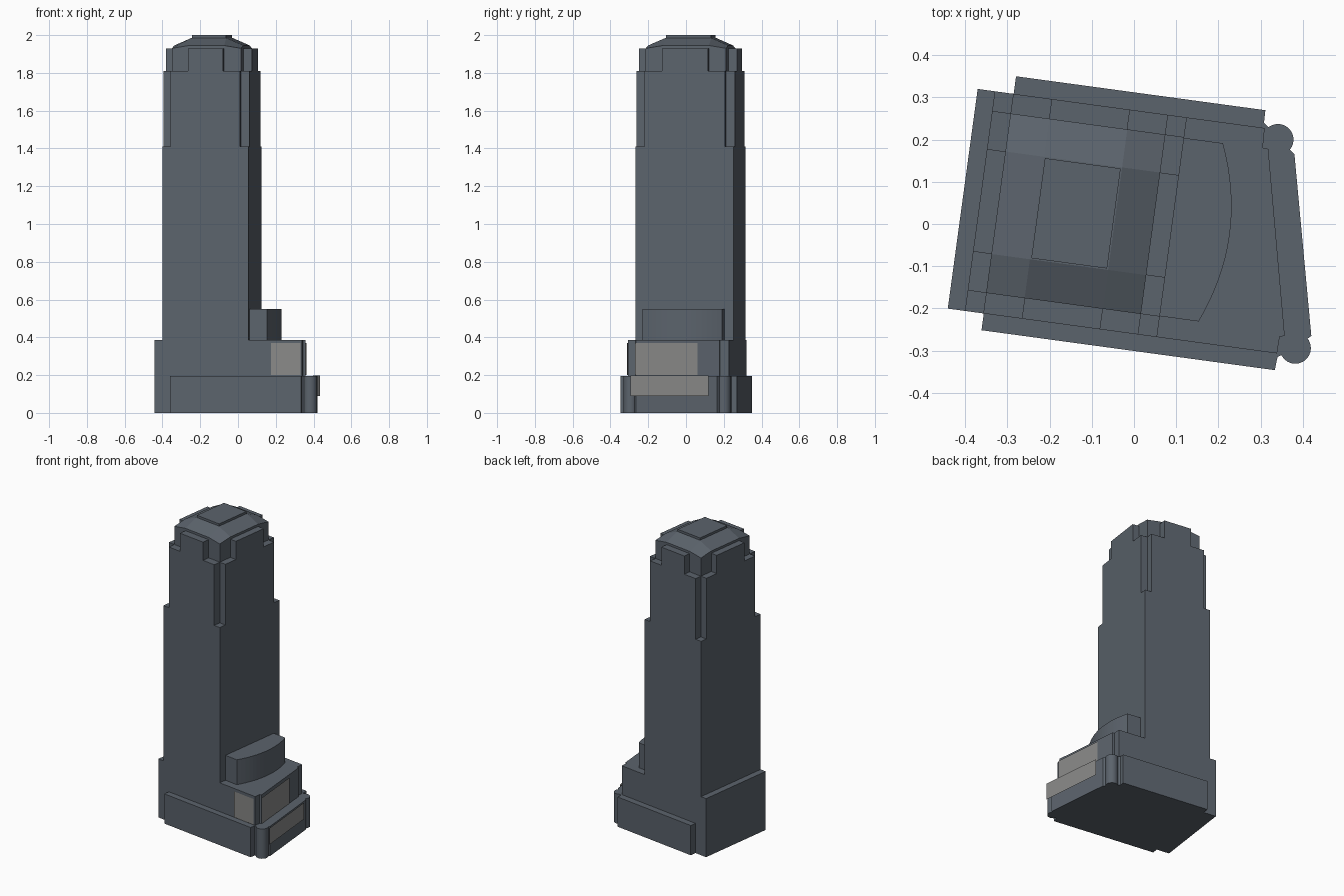
import bpy, bmesh, math

if "Cube" in bpy.data.objects:
    bpy.data.objects.remove(bpy.data.objects["Cube"])

A = math.radians(-7.75)          # whole tower is turned slightly on the plot
C, S = math.cos(A), math.sin(A)


def material(name, col):
    m = bpy.data.materials.new(name)
    m.diffuse_color = (*col, 1)
    m.use_nodes = True
    m.node_tree.nodes["Principled BSDF"].inputs["Base Color"].default_value = m.diffuse_color
    return m


STONE = material("slate_stone", (0.105, 0.125, 0.15))
PANEL = material("grey_panel", (0.25, 0.25, 0.245))


def L(u, v):
    """Tower-aligned plan position to world."""
    return (u * C - v * S, u * S + v * C)


def make(name, verts, faces, mat=STONE, fix=True):
    bm = bmesh.new()
    vs = [bm.verts.new(v) for v in verts]
    for f in faces:
        bm.faces.new([vs[i] for i in f])
    if fix:
        bmesh.ops.recalc_face_normals(bm, faces=bm.faces)
    me = bpy.data.meshes.new(name)
    bm.to_mesh(me)
    bm.free()
    ob = bpy.data.objects.new(name, me)
    me.materials.append(mat)
    bpy.context.collection.objects.link(ob)
    return ob


def prism(name, pts, z0, z1):
    n = len(pts)
    verts = [(*p, z) for z in (z0, z1) for p in pts]
    faces = [tuple(range(n))[::-1], tuple(range(n, 2 * n))]
    faces += [(i, (i + 1) % n, n + (i + 1) % n, n + i) for i in range(n)]
    return make(name, verts, faces)


def cross(us, vs):
    """Rectangle with its four corners notched, us/vs = outer, inner, inner, outer."""
    u0, u1, u2, u3 = us
    v0, v1, v2, v3 = vs
    return [L(*p) for p in ((u1, v0), (u2, v0), (u2, v1), (u3, v1), (u3, v2), (u2, v2),
                            (u2, v3), (u1, v3), (u1, v2), (u0, v2), (u0, v1), (u1, v1))]


def rect(u0, u1, v0, v1):
    return [L(u0, v0), L(u1, v0), L(u1, v1), L(u0, v1)]


def panel(name, a, b, z0, z1):
    make(name, [(*a, z0), (*b, z0), (*b, z1), (*a, z1)], [(0, 1, 2, 3)], PANEL, False)


U = (-0.369, -0.325, -0.233, -0.046, 0.045, 0.09)
V = (-0.258, -0.209, -0.116, 0.129, 0.220, 0.267)

# podium: tall block with a slightly proud slanted entrance face
prism("podium", [L(-0.41, V[0]), L(0.377, V[0]), (0.345, -0.267), (0.357, -0.265),
                 (0.318, 0.178), (0.305, 0.18), L(0.276, V[5]), L(-0.41, V[5])], 0, 0.386)

# lower skirt and its rounded corner columns
prism("lower_skirt", [L(-0.324, -0.298), L(0.377, -0.298), (0.34, -0.315), (0.38, -0.295),
                      (0.42, -0.265), (0.38, 0.165), (0.345, 0.2), (0.308, 0.24),
                      L(0.272, 0.309), L(-0.324, 0.309)], 0, 0.196)
for i, (x, y) in enumerate(((0.382, -0.294), (0.341, 0.2))):
    ring = [(x + 0.037 * math.cos(t * math.pi / 12), y + 0.037 * math.sin(t * math.pi / 12))
            for t in range(24)]
    col = prism(f"corner_column_{i + 1}", ring, 0, 0.196)
    bpy.context.view_layer.objects.active = col
    col.select_set(True)
    bpy.ops.object.shade_smooth_by_angle()
    col.select_set(False)

# bowed bay above the entrance
bow = [L(0.183 + 0.045 * (1 - (k / 8) ** 2), 0.005 + 0.213 * k / 8) for k in range(-8, 9)]
prism("bowed_bay", [L(0.0, -0.208)] + bow + [L(0.0, 0.218)], 0.38, 0.55)

# shaft, then two notched stages
prism("shaft", rect(U[0], U[5], V[0], V[5]), 0.38, 1.41)
prism("notched_stage", cross((U[0], U[1], U[4], U[5]), (V[0], V[1], V[4], V[5])), 1.41, 1.81)
prism("crown_arms", cross((U[0], U[2], U[3], U[5]), (V[0], V[2], V[3], V[5])), 1.81, 1.93)
prism("crown_core", rect(U[1], U[4], V[1], V[4]), 1.81, 1.93)

# faceted roof: grid raised in the middle, lowest at its corners
verts, faces = [], []
for j in range(4):
    for i in range(4):
        inner = (i in (1, 2)) + (j in (1, 2))
        verts.append((*L(U[i + 1], V[j + 1]), (1.93, 1.945, 1.985)[inner]))
for j in range(3):
    for i in range(3):
        k = 4 * j + i
        faces.append((k, k + 1, k + 5, k + 4))
border = [0, 1, 2, 3, 7, 11, 15, 14, 13, 12, 8, 4]
verts += [(verts[k][0], verts[k][1], 1.92) for k in border]
faces += [(border[n], 16 + n, 16 + (n + 1) % 12, border[(n + 1) % 12]) for n in range(12)]
faces.append(tuple(range(16, 28)))
make("faceted_roof", verts, faces)
prism("roof_cap", rect(U[2] + 0.003, U[3] - 0.003, V[2] + 0.003, V[3] - 0.003), 1.98, 2.0)

# thin grey panels standing just off the walls
panel("front_panel", L(0.212, -0.264), L(0.37, -0.264), 0.2, 0.37)
panel("entrance_panel_1", (0.363, -0.27), (0.348, -0.1), 0.2, 0.37)
panel("entrance_panel_2", (0.348, -0.1), (0.334, 0.06), 0.2, 0.37)
panel("entrance_sign_band", (0.435, -0.295), (0.397, 0.12), 0.09, 0.198)
